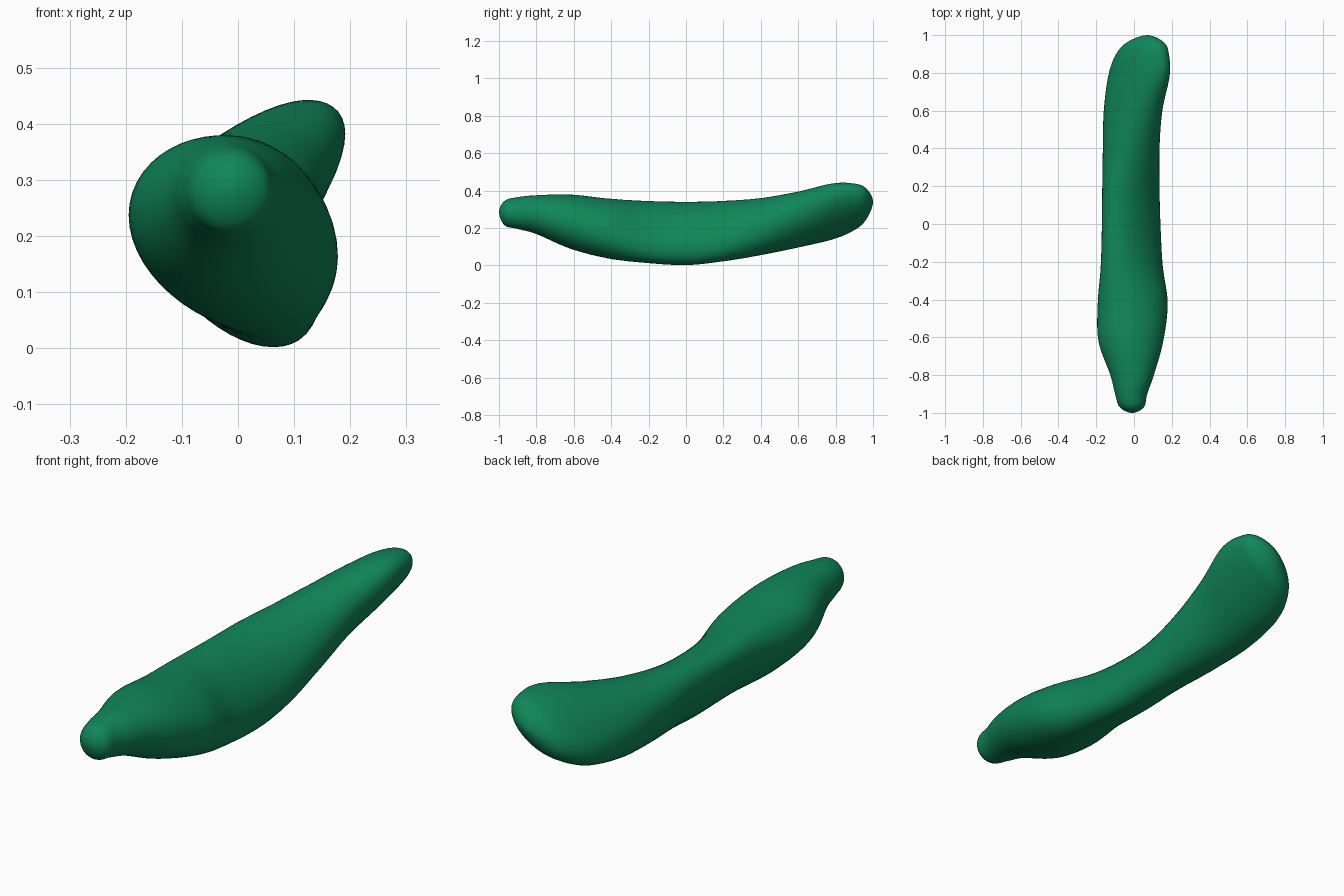
import bpy, bmesh
from math import sin, cos, asin, pi

if "Cube" in bpy.data.objects:
    bpy.data.objects.remove(bpy.data.objects["Cube"])

# Cross-sections along the body: y, x min, x max, z min, z max, lean
SECTIONS = [
    (-1.00, -0.01, -0.01, 0.285, 0.285, 0.0),
    (-0.97, -0.075, 0.052, 0.215, 0.345, 0.0),
    (-0.90, -0.10, 0.07, 0.195, 0.365, 0.0),
    (-0.80, -0.125, 0.105, 0.168, 0.375, 0.0),
    (-0.62, -0.188, 0.155, 0.09, 0.379, -0.08),
    (-0.42, -0.192, 0.178, 0.038, 0.358, -0.22),
    (-0.22, -0.176, 0.152, 0.014, 0.345, -0.45),
    (0.00, -0.17, 0.14, 0.002, 0.34, -0.50),
    (0.20, -0.168, 0.135, 0.022, 0.345, -0.42),
    (0.40, -0.165, 0.135, 0.055, 0.36, -0.10),
    (0.60, -0.16, 0.15, 0.096, 0.395, 0.30),
    (0.78, -0.137, 0.188, 0.138, 0.438, 0.55),
    (0.89, -0.10, 0.186, 0.183, 0.439, 0.58),
    (0.96, -0.04, 0.16, 0.24, 0.415, 0.55),
    (1.00, 0.07, 0.07, 0.34, 0.34, 0.50),
]
SIDES, STEPS = 48, 7


def as_row(y, x0, x1, z0, z1, lean):
    return (y, (x0 + x1) / 2, (x1 - x0) / 2, (z0 + z1) / 2, (z1 - z0) / 2, lean)


def mirrored(row):
    # negative radii beyond a tip make the tip round off smoothly
    y, cx, hx, cz, hz, lean = row
    return (y, cx, -hx, cz, -hz, lean)


def spline(a, b, c, d, t):
    return tuple(0.5 * (2 * q + (r - p) * t + (2 * p - 5 * q + 4 * r - s) * t * t
                        + (3 * q - p - 3 * r + s) * t ** 3)
                 for p, q, r, s in zip(a, b, c, d))


rows = [as_row(*s) for s in SECTIONS]
ctrl = [mirrored(rows[1])] + rows + [mirrored(rows[-2])]
path = [spline(*ctrl[i:i + 4], k / STEPS)
        for i in range(len(rows) - 1) for k in range(STEPS)][1:]

# Body: loft leaning ellipses along y
bm = bmesh.new()
rings = []
for y, cx, hx, cz, hz, lean in path:
    phi = asin(lean)
    rings.append([bm.verts.new((cx + hx * cos(2 * pi * i / SIDES), y,
                                cz + hz * sin(2 * pi * i / SIDES + phi)))
                  for i in range(SIDES)])
for a, b in zip(rings, rings[1:]):
    for i in range(SIDES):
        j = (i + 1) % SIDES
        bm.faces.new((a[i], a[j], b[j], b[i]))

# Rounded tips
for ring, row in ((rings[0], rows[0]), (rings[-1], rows[-1])):
    tip = bm.verts.new((row[1], row[0], row[3]))
    for i in range(SIDES):
        bm.faces.new((tip, ring[i], ring[(i + 1) % SIDES]))
bmesh.ops.recalc_face_normals(bm, faces=bm.faces)

mesh = bpy.data.meshes.new("cucumber_body")
bm.to_mesh(mesh)
bm.free()
mesh.shade_smooth()
body = bpy.data.objects.new("cucumber_body", mesh)
bpy.context.collection.objects.link(body)

green = bpy.data.materials.new("green_skin")
green.diffuse_color = (0.005, 0.24, 0.10, 1)
green.use_nodes = True
green.node_tree.nodes["Principled BSDF"].inputs["Base Color"].default_value = green.diffuse_color
mesh.materials.append(green)
